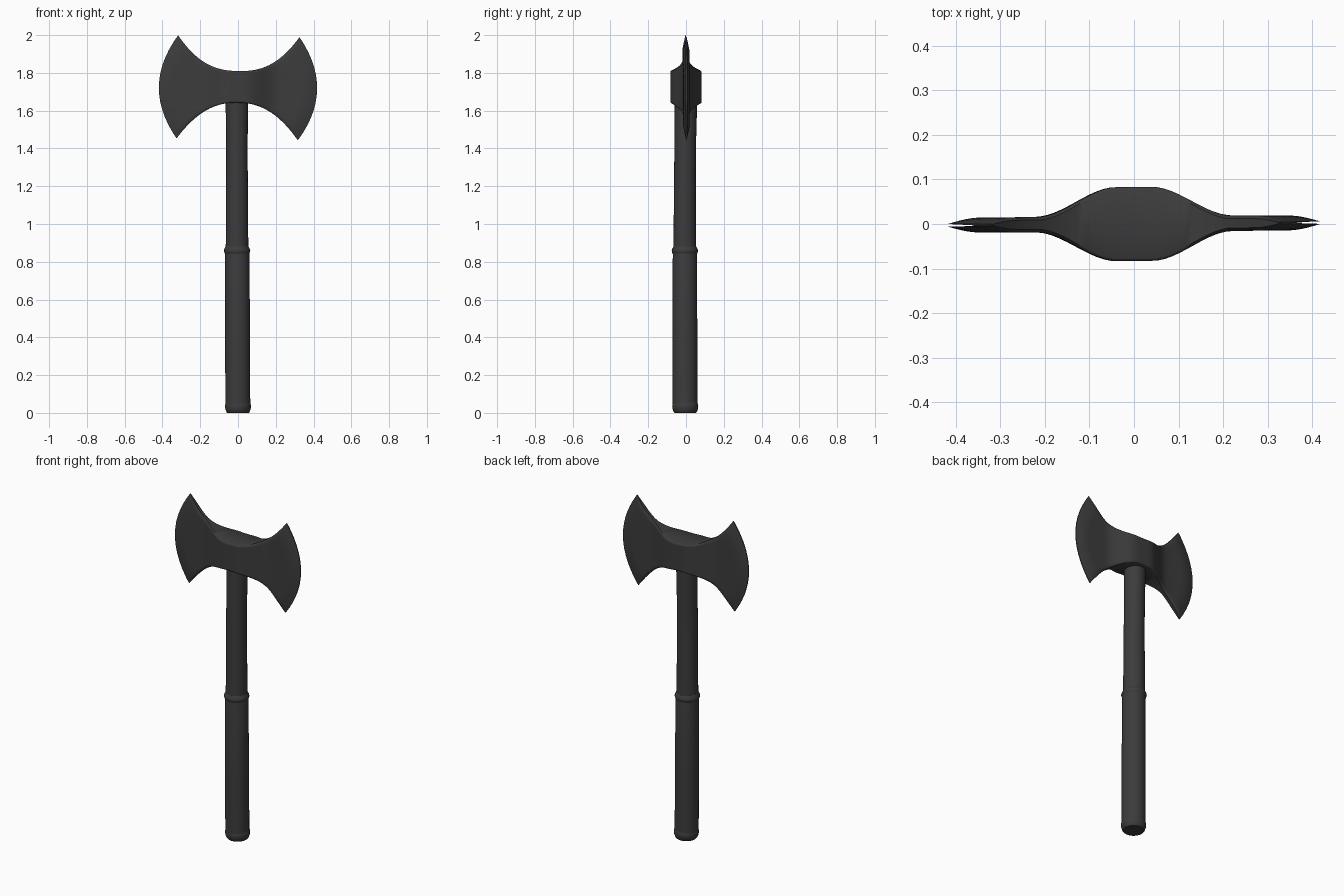
import bpy, bmesh, math
from mathutils import Matrix, Vector

if "Cube" in bpy.data.objects:
    bpy.data.objects.remove(bpy.data.objects["Cube"])

dark = bpy.data.materials.new("dark_grey")
dark.diffuse_color = (0.045, 0.045, 0.045, 1)
dark.use_nodes = True
dark.node_tree.nodes["Principled BSDF"].inputs["Base Color"].default_value = dark.diffuse_color


def finish(bm, name, angle):
    bmesh.ops.recalc_face_normals(bm, faces=bm.faces)
    me = bpy.data.meshes.new(name)
    bm.to_mesh(me)
    bm.free()
    ob = bpy.data.objects.new(name, me)
    me.materials.append(dark)
    bpy.context.collection.objects.link(ob)
    bpy.ops.object.select_all(action='DESELECT')
    ob.select_set(True)
    bpy.context.view_layer.objects.active = ob
    bpy.ops.object.shade_smooth_by_angle(angle=math.radians(angle))
    return ob


def bridge(bm, rings):
    n = len(rings[0])
    for a, b in zip(rings, rings[1:]):
        for i in range(n):
            j = (i + 1) % n
            bm.faces.new((a[i], a[j], b[j], b[i]))
    bm.faces.new(rings[0])
    bm.faces.new(rings[-1])


def lathe(name, profile, segs=40):
    """Rings of (radius, z, centre x, centre y)."""
    bm = bmesh.new()
    rings = [[bm.verts.new((cx + r * math.cos(2 * math.pi * i / segs),
                            cy + r * math.sin(2 * math.pi * i / segs), z))
              for i in range(segs)] for r, z, cx, cy in profile]
    bridge(bm, rings)
    return finish(bm, name, 40)


# Double-bladed head: half outline blended from waist, horns and cutting edge
HORN, BULGE = 0.321, 0.098
Z_TOP, Z_BOT, RISE, DROP = 1.81, 1.642, 0.184, 0.194


def half_outline(u, v):
    top = Z_TOP + RISE * u ** 2.5
    bot = Z_BOT - DROP * u ** 2.3
    arc = BULGE * 4 * v * (1 - v)
    return HORN * u + arc * u ** 1.3, bot + (top - bot) * v


def half_thickness(x, u, v):
    s = min(max((x - 0.04) / 0.18, 0), 1)
    t = 0.083 - 0.066 * s * s * (3 - 2 * s)
    if u > 0.84:                                   # sharpened edge
        k = (u - 0.84) / 0.16
        t *= 1 - 0.85 * k ** 1.6
    rim = min(v, 1 - v) / 0.035                    # softened rim
    if rim < 1:
        t -= min(0.007, 0.4 * t) * (1 - rim) ** 2
    return t


us = [i / 20 for i in range(17)] + [0.84, 0.88, 0.91, 0.94, 0.97, 0.985, 1.0]
vs = [0, 0.015, 0.035] + [i / 14 for i in range(1, 14)] + [0.965, 0.985, 1]
bm = bmesh.new()
rings = []
for sign, u in [(-1, u) for u in reversed(us[1:])] + [(1, u) for u in us]:
    ring = []
    for side, order in ((-1, vs), (1, vs[::-1])):
        for v in order:
            x, z = half_outline(u, v)
            ring.append(bm.verts.new((sign * x, side * half_thickness(x, u, v), z)))
    rings.append(ring)
bridge(bm, rings)
# the head sits slightly askew on the handle
tilt = Matrix.Rotation(math.radians(0.9), 3, 'Y') @ Matrix.Rotation(math.radians(0.4), 3, 'Z')
bmesh.ops.rotate(bm, verts=bm.verts, cent=Vector((0, 0, 1.72)), matrix=tilt)
finish(bm, "axe_head", 40)

# Upper handle
lathe("upper_handle", [(0.060, 0.84, -0.005, -0.006), (0.058, 1.2, -0.006, -0.006),
                       (0.057, 1.42, -0.006, -0.004), (0.059, 1.60, -0.006, -0.001),
                       (0.059, 1.72, -0.006, 0)])

# Thicker grip
lathe("grip", [(0.066, 0.02, -0.001, -0.005), (0.066, 0.4, -0.002, -0.006),
               (0.064, 0.85, -0.004, -0.006), (0.060, 0.875, -0.005, -0.006)])

# Collar ring between grip and upper handle
lathe("collar", [(0.062, 0.838, -0.005, -0.006), (0.067, 0.848, -0.005, -0.006),
                 (0.070, 0.858, -0.005, -0.006), (0.068, 0.867, -0.005, -0.006),
                 (0.060, 0.882, -0.005, -0.006)])

# Rounded end cap
lathe("end_cap", [(0.057, 0.0, 0, -0.004), (0.062, 0.006, 0, -0.004),
                  (0.068, 0.024, 0, -0.004), (0.069, 0.036, 0, -0.004),
                  (0.067, 0.048, 0, -0.004), (0.064, 0.056, 0, -0.004)])
